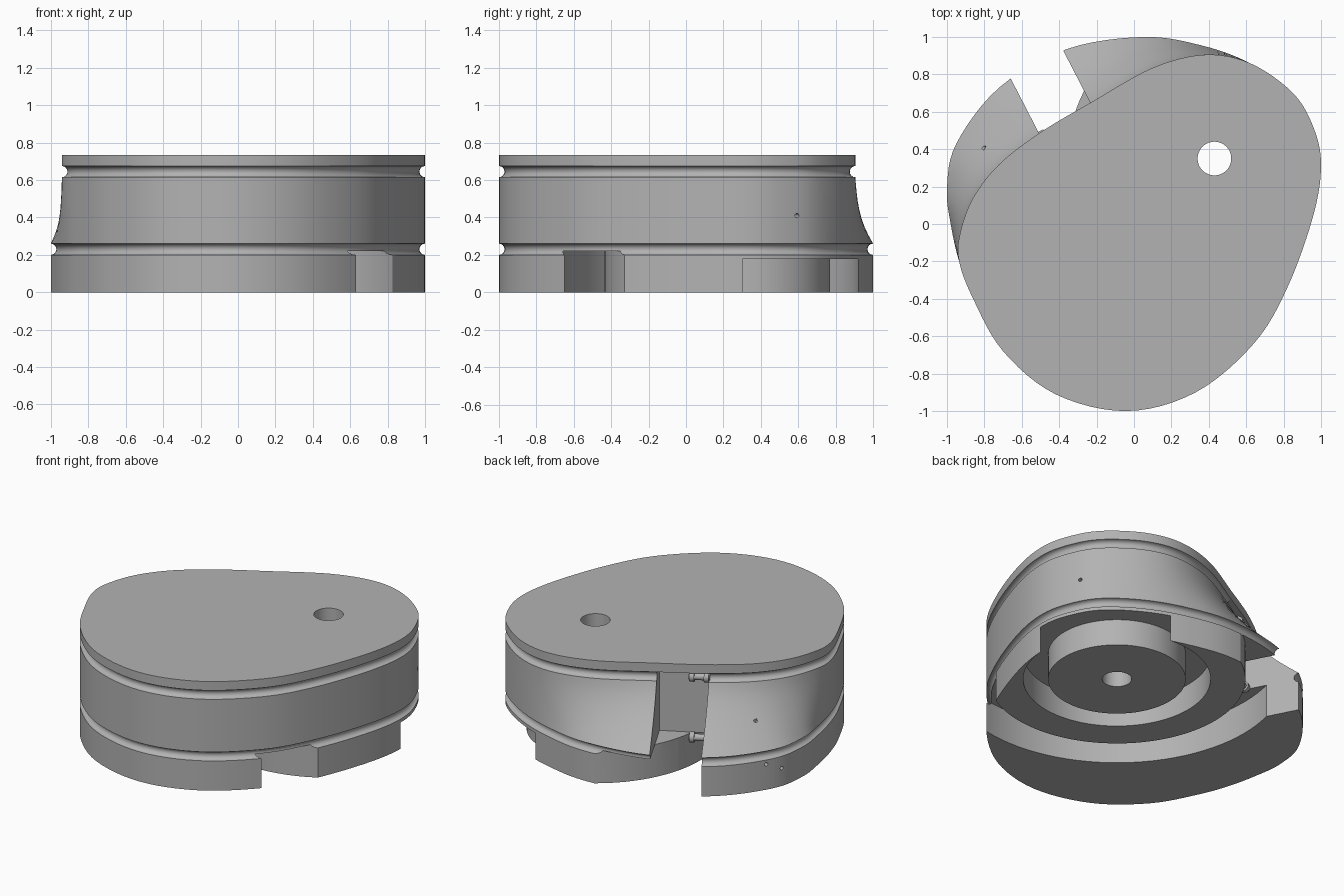
import bpy, bmesh, math
from mathutils import Vector, Matrix

if "Cube" in bpy.data.objects:
    bpy.data.objects.remove(bpy.data.objects["Cube"])

grey = bpy.data.materials.new("plain grey")
grey.use_nodes = True
colour = (0.45, 0.45, 0.45, 1)
grey.diffuse_color = colour
grey.node_tree.nodes["Principled BSDF"].inputs["Base Color"].default_value = colour

HUB = Vector((0.43, 0.35, 0))
HEIGHT = 0.735


def make_object(name, bm):
    bmesh.ops.recalc_face_normals(bm, faces=bm.faces)
    mesh = bpy.data.meshes.new(name)
    bm.to_mesh(mesh)
    bm.free()
    mesh.materials.append(grey)
    obj = bpy.data.objects.new(name, mesh)
    bpy.context.collection.objects.link(obj)
    return obj


def cylinder(name, radius, length, centre, axis=(0, 0, 1), sides=64):
    bm = bmesh.new()
    turn = Vector((0, 0, 1)).rotation_difference(Vector(axis)).to_matrix().to_4x4()
    bmesh.ops.create_cone(bm, cap_ends=True, segments=sides, radius1=radius, radius2=radius,
                          depth=length, matrix=Matrix.Translation(centre) @ turn)
    return make_object(name, bm)


def box(name, size, centre, angle):
    bm = bmesh.new()
    bmesh.ops.create_cube(bm, size=1, matrix=Matrix.Translation(centre)
                          @ Matrix.Rotation(angle, 4, "Z") @ Matrix.Diagonal((*size, 1)))
    return make_object(name, bm)


def cut(target, cutter):
    mod = target.modifiers.new("cut", "BOOLEAN")
    mod.operation, mod.solver, mod.object = "DIFFERENCE", "EXACT", cutter
    bpy.context.view_layer.objects.active = target
    bpy.ops.object.modifier_apply(modifier=mod.name)
    bpy.data.objects.remove(cutter)


def ring_cutter(name, inner, outer, top):
    ring = cylinder(name, outer, top + 0.1, HUB + Vector((0, 0, top / 2 - 0.05)), sides=96)
    cut(ring, cylinder("ring_core", inner, 2, HUB, sides=96))
    return ring


def smooth_loop(points, steps=6):
    """Closed Catmull-Rom curve through the points."""
    pts, out = [Vector(p) for p in points], []
    for i in range(len(pts)):
        a, b, c, d = (pts[(i + k) % len(pts)] for k in (-1, 0, 1, 2))
        for s in range(steps):
            t = s / steps
            out.append(b + (c - a) * t / 2 + (a - b * 2.5 + c * 2 - d / 2) * t * t
                       + ((b - c) * 1.5 + (d - a) / 2) * t ** 3)
    return out


# Egg outline: shared front, with separate backs for the top and the flared base
front = [(.62, .86), (.84, .71), (.95, .54), (1, .33), (.96, .05), (.82, -.34), (.64, -.64),
         (.33, -.9), (-.04, -1), (-.42, -.91), (-.7, -.68), (-.86, -.4), (-.935, -.2)]
back_top = [(-.93, -.05), (-.86, .14), (-.72, .32), (-.5, .49), (-.23, .65), (.1, .835), (.38, .905)]
back_base = [(-.98, 0), (-1, .19), (-.95, .43), (-.72, .73), (-.36, .935), (.05, 1), (.36, .955)]
top_loop, base_loop = smooth_loop(front + back_top), smooth_loop(front + back_base)

# Side profile as (height, flare, inset) with two round grooves
def groove(low, flare):
    return [(low + 0.03 - 0.03 * math.cos(a), flare, 0.03 * math.sin(a))
            for a in (math.pi * k / 8 for k in range(9))]

flank = [(0.26 + 0.36 * k / 8, (1 - k / 8) ** 1.4, 0) for k in range(1, 8)]
levels = [(0, 1, 0)] + groove(0.2, 1) + flank + groove(0.615, 0) + [(HEIGHT, 0, 0)]

bm = bmesh.new()
rows = []
for z, flare, inset in levels:
    loop = [t.lerp(b, flare) for t, b in zip(top_loop, base_loop)]
    row = []
    for i, p in enumerate(loop):
        along = (loop[(i + 1) % len(loop)] - loop[i - 1]).normalized()
        p = p + Vector((along.y, -along.x)) * inset
        row.append(bm.verts.new((p.x, p.y, z)))
    rows.append(row)
for lower, upper in zip(rows, rows[1:]):
    for i in range(len(lower)):
        bm.faces.new((lower[i - 1], lower[i], upper[i], upper[i - 1]))
bm.faces.new(rows[0])
bm.faces.new(rows[-1])
body = make_object("egg_body", bm)

# Underside channels around the hub, and the hub bore
cut(body, ring_cutter("outer_channel", 0.785, 1.02, 0.22))
cut(body, ring_cutter("hub_channel", 0.42, 0.572, 0.177))
cut(body, cylinder("bore", 0.09, 3, HUB))

# Slot in the flared back, stopping at the inner ring
inward = Vector((0.459, -0.888, 0))
across = Vector((0.888, 0.459, 0))
mouth = Vector((-0.52, 0.855, 0))
angle = math.atan2(across.y, across.x)
slot = box("slot", (0.318, 0.75, 0.875), mouth + inward * 0.075 + Vector((0, 0, 0.2375)), angle)
cut(slot, cylinder("ring_guard", 0.785, 0.72, HUB + Vector((0, 0, -0.14)), sides=96))
cut(body, slot)

# Small set screw holes
for spot, axis in (((0.94, 0.6, 0.41), (0.9, 0.44, 0)), ((-0.91, 0.46, 0.41), (-0.9, 0.44, 0)),
                   ((-0.97, 0.37, 0.12), (-0.9, 0.4, 0)), ((-0.925, 0.47, 0.17), (-0.9, 0.4, 0))):
    cut(body, cylinder("screw_hole", 0.012, 0.25, spot, axis, 12))

# Cable anchor pins and lugs inside the slot, level with the grooves
parts = [body]
for name, z in (("lower", 0.23), ("upper", 0.64)):
    seat = mouth + inward * 0.36 - across * 0.1 + Vector((0, 0, z))
    parts.append(cylinder(name + "_anchor_pin", 0.022, 0.13, seat, across, 20))
    for side in (-0.045, 0.045):
        parts.append(cylinder(name + "_anchor_collar", 0.034, 0.03, seat + across * side, across, 20))

for obj in parts:
    bpy.ops.object.select_all(action="DESELECT")
    obj.select_set(True)
    bpy.context.view_layer.objects.active = obj
    bpy.ops.object.shade_smooth_by_angle(angle=math.radians(28))
